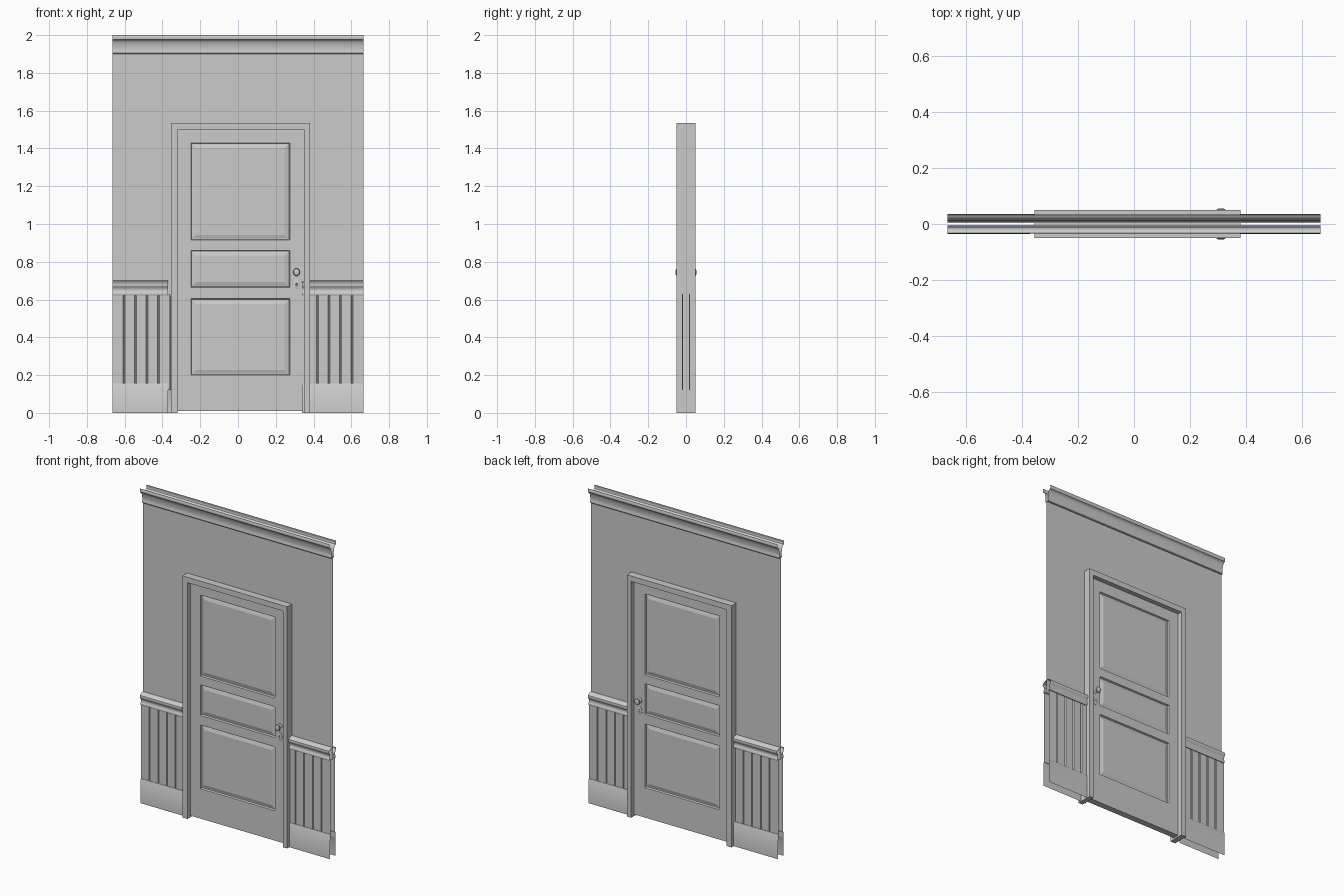
import bpy, bmesh, math
from mathutils import Matrix

if "Cube" in bpy.data.objects:
    bpy.data.objects.remove(bpy.data.objects["Cube"])

W = 0.665          # half width of the wall
WALL = 0.003       # distance of each wall sheet from the centre


def finish(bm, name, smooth=False, weld=True):
    if weld:
        bmesh.ops.remove_doubles(bm, verts=bm.verts, dist=1e-5)
    bmesh.ops.recalc_face_normals(bm, faces=bm.faces)
    me = bpy.data.meshes.new(name)
    bm.to_mesh(me)
    bm.free()
    ob = bpy.data.objects.new(name, me)
    bpy.context.collection.objects.link(ob)
    if smooth:
        bpy.ops.object.select_all(action='DESELECT')
        ob.select_set(True)
        bpy.context.view_layer.objects.active = ob
        bpy.ops.object.shade_smooth_by_angle(angle=math.radians(35))
    return ob


def strip(a, b, name, smooth=False, turn=False):
    """Open sheet between two matching lines of points; turn = other side of wall."""
    bm = bmesh.new()
    va, vb = [[bm.verts.new(p) for p in line] for line in (a, b)]
    for i in range(len(a) - 1):
        bm.faces.new((va[i], va[i + 1], vb[i + 1], vb[i]))
    if turn:
        bm.transform(Matrix.Rotation(math.pi, 4, 'Z'))
    return finish(bm, name, smooth)


def moulding(profile, x0, x1, name, turn):
    """Run a (projection, height) profile along x."""
    return strip([(x0, -d, z) for d, z in profile],
                 [(x1, -d, z) for d, z in profile], name, True, turn)


# Moulding profiles
cove = [(0.033 - 0.023 * math.cos(t), 1.918 + 0.056 * math.sin(t))
        for t in [i * math.pi / 2 / 6 for i in range(7)]]
cove = [(0.010 + 0.019 * (1 - math.cos(i * math.pi / 12)),
         1.918 + 0.056 * math.sin(i * math.pi / 12)) for i in range(7)]
crown = [(WALL, 1.90), (0.009, 1.90), (0.012, 1.904), (0.012, 1.912), (0.010, 1.918)] \
    + cove[1:] + [(0.032, 1.976), (0.034, 1.982), (0.034, 1.990), (0.032, 1.994), (0.032, 2.0)]
chair_rail = [(0.018, 0.622), (0.027, 0.622), (0.030, 0.628), (0.029, 0.636),
              (0.025, 0.641), (0.024, 0.652), (0.027, 0.663), (0.033, 0.668),
              (0.036, 0.677), (0.034, 0.687), (0.026, 0.692), (0.018, 0.697), (WALL, 0.70)]
baseboard = [(0.028, 0.0), (0.028, 0.150), (0.025, 0.155), (0.018, 0.155)]


def planks(x0, x1, sign):
    """Plan line of tongue-and-groove boards starting at the outer end."""
    pts = [(x0, 0.022)]
    for i in range(1, 6):
        x = x0 + sign * 0.061 * i
        if (x1 - x) * sign > 0.006:
            pts += [(x - sign * 0.005, 0.022), (x - sign * 0.002, 0.016),
                    (x + sign * 0.002, 0.016), (x + sign * 0.005, 0.022)]
    pts.append((x1, 0.022))
    pts.append((x1, 0.014))
    return pts


for side, turn in (("front", False), ("back", True)):
    # Wall sheet with doorway
    o, top, low = 0.352, 1.51, 0.62
    strip([(x, -WALL, z) for x, z in ((-W, low), (-W, 1.905), (W, 1.905), (W, low))],
          [(x, -WALL, z) for x, z in ((-o, low), (-o, top), (o, top), (o, low))],
          side + "_wall", False, turn)
    moulding(crown, -W, W, side + "_crown_moulding", turn)
    # Lower wall panelling on both sides of the door
    for label, xo, xi, sign in (("left", -W, -0.37, 1), ("right", W, 0.34, -1)):
        pre = side + "_" + label
        moulding(chair_rail, xo, xi, pre + "_chair_rail", turn)
        moulding(baseboard, xo, xi, pre + "_baseboard", turn)
        pl = planks(xo, -0.36 if sign > 0 else 0.34, sign)
        strip([(x, -d, 0.12) for x, d in pl], [(x, -d, 0.63) for x, d in pl],
              pre + "_wainscot", False, turn)

# Door frame: U outline extruded through the wall
bm = bmesh.new()
outline = [(-0.355, 0), (-0.355, 1.535), (0.38, 1.535), (0.38, 0)]
inner = [(-0.32, 0), (-0.32, 1.50), (0.35, 1.50), (0.35, 0)]
faces = []
vo, vi = [[bm.verts.new((x, -0.05, z)) for x, z in l] for l in (outline, inner)]
for i in range(3):
    faces.append(bm.faces.new((vo[i], vo[i + 1], vi[i + 1], vi[i])))
ext = bmesh.ops.extrude_face_region(bm, geom=faces, use_keep_orig=True)
bmesh.ops.translate(bm, vec=(0, 0.1, 0),
                    verts=[e for e in ext["geom"] if isinstance(e, bmesh.types.BMVert)])
finish(bm, "door_frame")

# Door leaf with three raised panels on each face
bm = bmesh.new()
T = 0.02
xs = [-0.32, -0.25, 0.275, 0.35]
zs = [0.01, 0.20, 0.605, 0.665, 0.86, 0.915, 1.43, 1.50]
rings = [(0, T), (0.004, T - 0.010), (0.008, T - 0.010), (0.028, T - 0.004)]


def rect(x0, x1, z0, z1, y, k=0):
    return [bm.verts.new(p) for p in ((x0 + k, y, z0 + k), (x1 - k, y, z0 + k),
                                      (x1 - k, y, z1 - k), (x0 + k, y, z1 - k))]


for s in (-1, 1):
    for i in range(3):
        for j in range(7):
            cell = (xs[i], xs[i + 1], zs[j], zs[j + 1])
            if i == 1 and j in (1, 3, 5):
                loops = [rect(*cell, s * d, k) for k, d in rings]
                for a, b in zip(loops, loops[1:]):
                    for n in range(4):
                        m = (n + 1) % 4
                        bm.faces.new((a[n], a[m], b[m], b[n]))
                bm.faces.new(loops[-1])
            else:
                bm.faces.new(rect(*cell, s * T))
bmesh.ops.remove_doubles(bm, verts=bm.verts, dist=1e-5)
bmesh.ops.bridge_loops(bm, edges=[e for e in bm.edges if e.is_boundary])
finish(bm, "door_leaf")


def turned(profile, name, x, z, s, sx=1.0, sz=1.0, n=20):
    """Lathe a (radius, projection) profile standing out from the door face."""
    bm = bmesh.new()
    loops = [[bm.verts.new((x + sx * r * math.cos(2 * math.pi * k / n), s * d,
                            z + sz * r * math.sin(2 * math.pi * k / n))) for k in range(n)]
             for r, d in profile]
    for a, b in zip(loops, loops[1:]):
        for k in range(n):
            m = (k + 1) % n
            bm.faces.new((a[k], a[m], b[m], b[k]))
    bm.faces.new(loops[-1])
    finish(bm, name, True)


# Knobs and keyhole plates
knob = [(0.016, T), (0.016, 0.023), (0.013, 0.025), (0.007, 0.027), (0.007, 0.035),
        (0.013, 0.038), (0.018, 0.043), (0.019, 0.047), (0.016, 0.052), (0.009, 0.055), (0.003, 0.056)]
plate = [(0.017, T), (0.017, 0.0225), (0.014, 0.024), (0.005, 0.024), (0.004, 0.022)]
for side, s in (("front", -1), ("back", 1)):
    turned(knob, side + "_door_knob", 0.31, 0.745, s, 0.95, 1.1)
    turned(plate, side + "_keyhole_plate", 0.31, 0.68, s, 0.9, 1.5)
